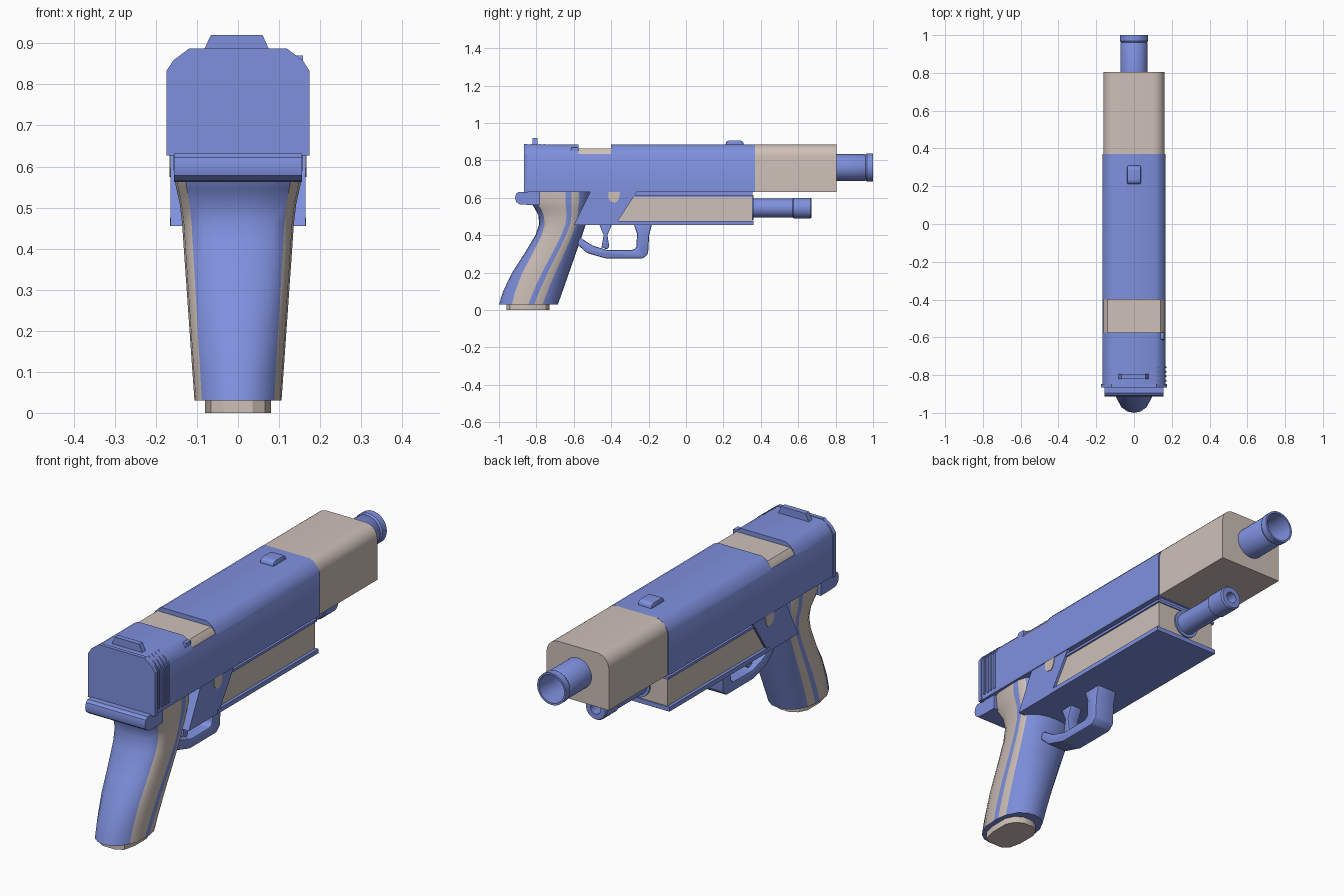
import bpy, bmesh, math
from mathutils import Vector

if "Cube" in bpy.data.objects:
    bpy.data.objects.remove(bpy.data.objects["Cube"])


def material(name, rgb):
    m = bpy.data.materials.new(name)
    m.use_nodes = True
    m.diffuse_color = (*rgb, 1)
    m.node_tree.nodes["Principled BSDF"].inputs["Base Color"].default_value = (*rgb, 1)
    return m


BLUE = material("periwinkle_blue", (0.21, 0.28, 0.73))
CREAM = material("warm_cream", (0.62, 0.53, 0.48))
made = []


def finish(name, bm, *mats):
    bmesh.ops.recalc_face_normals(bm, faces=bm.faces)
    mesh = bpy.data.meshes.new(name)
    bm.to_mesh(mesh)
    bm.free()
    for m in mats:
        mesh.materials.append(m)
    ob = bpy.data.objects.new(name, mesh)
    bpy.context.collection.objects.link(ob)
    made.append(ob)
    return ob


def prism(name, pts, axis, a, b, mat, bevel=0):
    """Extrude a profile along an axis: x uses (y, z), y uses (x, z), z uses (x, y)."""
    place = {"x": lambda p, t: (t, *p),
             "y": lambda p, t: (p[0], t, p[1]),
             "z": lambda p, t: (*p, t)}[axis]
    bm = bmesh.new()
    face = bm.faces.new([bm.verts.new(place(p, a)) for p in pts])
    ext = bmesh.ops.extrude_face_region(bm, geom=[face])
    move = Vector(place((0, 0), b - a))
    bmesh.ops.translate(bm, vec=move, verts=[v for v in ext["geom"] if isinstance(v, bmesh.types.BMVert)])
    if bevel:
        bmesh.ops.bevel(bm, geom=bm.edges[:], offset=bevel, segments=2, affect="EDGES", profile=0.5)
    return finish(name, bm, mat)


def box(name, x, y, z, mat, bevel=0):
    pts = [(-x, z[0]), (x, z[0]), (x, z[1]), (-x, z[1])]
    return prism(name, pts, "y", y[0], y[1], mat, bevel)


def mirrored(half):
    """Complete a right-hand profile with its left-hand copy."""
    return half + [(-x, z) for x, z in reversed(half)]


def lathe(name, profile, z, mat, sides=32):
    """Revolve (radius, y) points about a line along y at height z."""
    bm = bmesh.new()
    rings = []
    for r, y in profile:
        angles = [2 * math.pi * i / sides for i in range(sides)]
        rings.append([bm.verts.new((r * math.cos(t), y, z + r * math.sin(t))) for t in angles])
    for p, q in zip(rings, rings[1:]):
        for i in range(sides):
            j = (i + 1) % sides
            bm.faces.new((p[i], p[j], q[j], q[i]))
    bm.faces.new(rings[0])
    bm.faces.new(rings[-1])
    return finish(name, bm, mat)


# Slide with the ejection port cut through its top
slide_half = [(0.168, 0.63), (0.168, 0.83), (0.155, 0.855), (0.135, 0.875), (0.115, 0.885)]
slide = prism("slide", mirrored(slide_half), "y", -0.86, 0.37, BLUE)
cutter = box("port_cutter", 0.3, (-0.575, -0.4), (0.835, 1), BLUE)
cutter.hide_render = True
mod = slide.modifiers.new("port", "BOOLEAN")
mod.operation, mod.solver, mod.object = "DIFFERENCE", "EXACT", cutter
bpy.context.view_layer.objects.active = slide
bpy.ops.object.modifier_apply(modifier=mod.name)
made.remove(cutter)
bpy.data.objects.remove(cutter)

back_half = [(0.174, 0.627), (0.174, 0.833), (0.158, 0.858), (0.118, 0.888)]
prism("slide_back_plate", mirrored(back_half), "y", -0.866, -0.848, BLUE)
chamber_half = [(0.163, 0.83), (0.158, 0.845), (0.14, 0.864)]
prism("chamber_block", mirrored(chamber_half), "y", -0.577, -0.398, CREAM)
prism("extractor", [(-0.62, 0.845), (-0.575, 0.845), (-0.575, 0.87), (-0.61, 0.87)],
      "x", 0.13, 0.158, BLUE)

# Gripping ribs on one side of the slide
for i in range(4):
    y = -0.835 + i * 0.024
    rib = [(0.12, 0.65), (0.173, 0.65), (0.173, 0.831), (0.157, 0.859), (0.118, 0.887)]
    prism(f"slide_rib_{i + 1}", rib, "y", y, y + 0.009, BLUE)

# Sights
prism("rear_sight", [(-0.085, 0.88), (0.078, 0.88), (0.06, 0.92), (-0.066, 0.92)],
      "y", -0.82, -0.795, BLUE)
prism("front_sight", [(0.21, 0.88), (0.31, 0.88), (0.305, 0.9), (0.29, 0.907), (0.23, 0.907), (0.215, 0.9)],
      "x", -0.036, 0.036, BLUE, 0.006)

# Front shroud with rounded top corners
arc = [(0.1 + 0.062 * math.cos(t), 0.823 + 0.062 * math.sin(t))
       for t in (i * math.pi / 16 for i in range(9))]
prism("front_shroud", mirrored([(0.162, 0.63)] + arc), "y", 0.37, 0.805, CREAM)

# Hollow barrel and the smaller tube below it
lathe("barrel", [(0.072, 0.78), (0.072, 0.955), (0.069, 0.96), (0.075, 0.968), (0.075, 1.0),
                 (0.066, 1.0), (0.062, 0.815)], 0.762, BLUE)
lathe("lower_tube", [(0.05, 0.34), (0.05, 0.57), (0.055, 0.575), (0.055, 0.665), (0.05, 0.672),
                     (0.026, 0.672), (0.026, 0.5)], 0.545, BLUE)
lathe("lower_tube_seat", [(0.064, 0.35), (0.064, 0.362)], 0.545, BLUE)

# Frame, lower rail and cream underside block
prism("frame", [(-0.51, 0.635), (-0.6, 0.455), (-0.38, 0.455), (-0.365, 0.475), (-0.26, 0.635)],
      "x", -0.164, 0.164, BLUE)
prism("under_block", [(-0.38, 0.472), (0.355, 0.472), (0.355, 0.608), (-0.28, 0.608)],
      "x", -0.152, 0.152, CREAM)
box("lower_rail", 0.166, (-0.385, 0.36), (0.455, 0.476), BLUE)
box("upper_rail", 0.16, (-0.29, 0.36), (0.604, 0.616), BLUE)
box("rail_core", 0.145, (-0.29, 0.355), (0.61, 0.635), BLUE)
latch = [(-0.415, 0.63), (-0.415, 0.595), (-0.4, 0.578), (-0.375, 0.575), (-0.36, 0.59), (-0.352, 0.63)]
for side, name in ((1, "left_latch"), (-1, "right_latch")):
    prism(name, latch, "x", side * 0.16, side * 0.167, CREAM)

# Trigger and its guard
prism("trigger", [(-0.465, 0.46), (-0.395, 0.46), (-0.42, 0.4), (-0.41, 0.335), (-0.425, 0.325),
                  (-0.452, 0.335), (-0.44, 0.4)], "x", -0.03, 0.03, BLUE, 0.004)
guard = [(-0.6, 0.37), (-0.53, 0.305), (-0.43, 0.276), (-0.23, 0.276), (-0.203, 0.3), (-0.197, 0.4),
         (-0.182, 0.46), (-0.28, 0.46), (-0.262, 0.41), (-0.265, 0.335), (-0.28, 0.322),
         (-0.42, 0.32), (-0.5, 0.345), (-0.57, 0.39)]
prism("trigger_guard", guard, "x", -0.052, 0.052, BLUE, 0.008)

# Grip: lofted sections of (height, rear y, front y, half width)
sections = [(0.03, -1.0, -0.685, 0.106), (0.1, -0.978, -0.66, 0.111), (0.2, -0.93, -0.625, 0.118),
            (0.3, -0.865, -0.59, 0.125), (0.4, -0.805, -0.555, 0.132), (0.46, -0.785, -0.535, 0.136),
            (0.51, -0.79, -0.525, 0.142), (0.545, -0.81, -0.518, 0.15), (0.575, -0.83, -0.51, 0.156),
            (0.635, -0.84, -0.51, 0.158)]
widths = [0, 0.32, 0.62, 0.83, 0.97, 1, 1, 0.93, 0.68, 0.35, 0]
cream_spans = {3, 4, 6}
bm = bmesh.new()
loops = []
for z, rear, front, w in sections:
    s = (z - 0.03) / 0.6
    b1, b2, b3, b4 = (lo + (hi - lo) * s for lo, hi in
                      ((0.22, 0.08), (0.5, 0.59), (0.6, 0.69), (0.74, 0.81)))
    f = [0, b1 * 0.1, b1 * 0.42, b1, (b1 * 2 + b2) / 3, b2, b3, b4,
         b4 + (1 - b4) * 0.62, b4 + (1 - b4) * 0.92, 1]
    pts = [(w * k, rear + (front - rear) * t) for k, t in zip(widths, f)]
    pts += [(-x, y) for x, y in reversed(pts[1:-1])]
    loops.append([bm.verts.new((x, y, z)) for x, y in pts])
count = len(loops[0])
for low, high in zip(loops, loops[1:]):
    for i in range(count):
        j = (i + 1) % count
        face = bm.faces.new((low[i], low[j], high[j], high[i]))
        face.material_index = int(min(i, count - 1 - i) in cream_spans)
bm.faces.new(loops[0])
bm.faces.new(loops[-1])
finish("grip", bm, BLUE, CREAM)

# Tang over the hand and the magazine base under the grip
prism("grip_tang", [(-0.78, 0.632), (-0.895, 0.632), (-0.908, 0.622), (-0.914, 0.6), (-0.908, 0.578),
                    (-0.89, 0.565), (-0.84, 0.562), (-0.78, 0.562)], "x", -0.156, 0.156, BLUE)
base = [(0.035, -0.96), (0.066, -0.94), (0.08, -0.88), (0.08, -0.79), (0.06, -0.75), (0.025, -0.73)]
prism("magazine_base", mirrored(base), "z", 0, 0.04, CREAM)

# Smooth the curved faces and keep real edges sharp
bpy.ops.object.select_all(action="DESELECT")
for ob in made:
    ob.select_set(True)
bpy.context.view_layer.objects.active = made[0]
bpy.ops.object.shade_smooth_by_angle(angle=math.radians(32))
